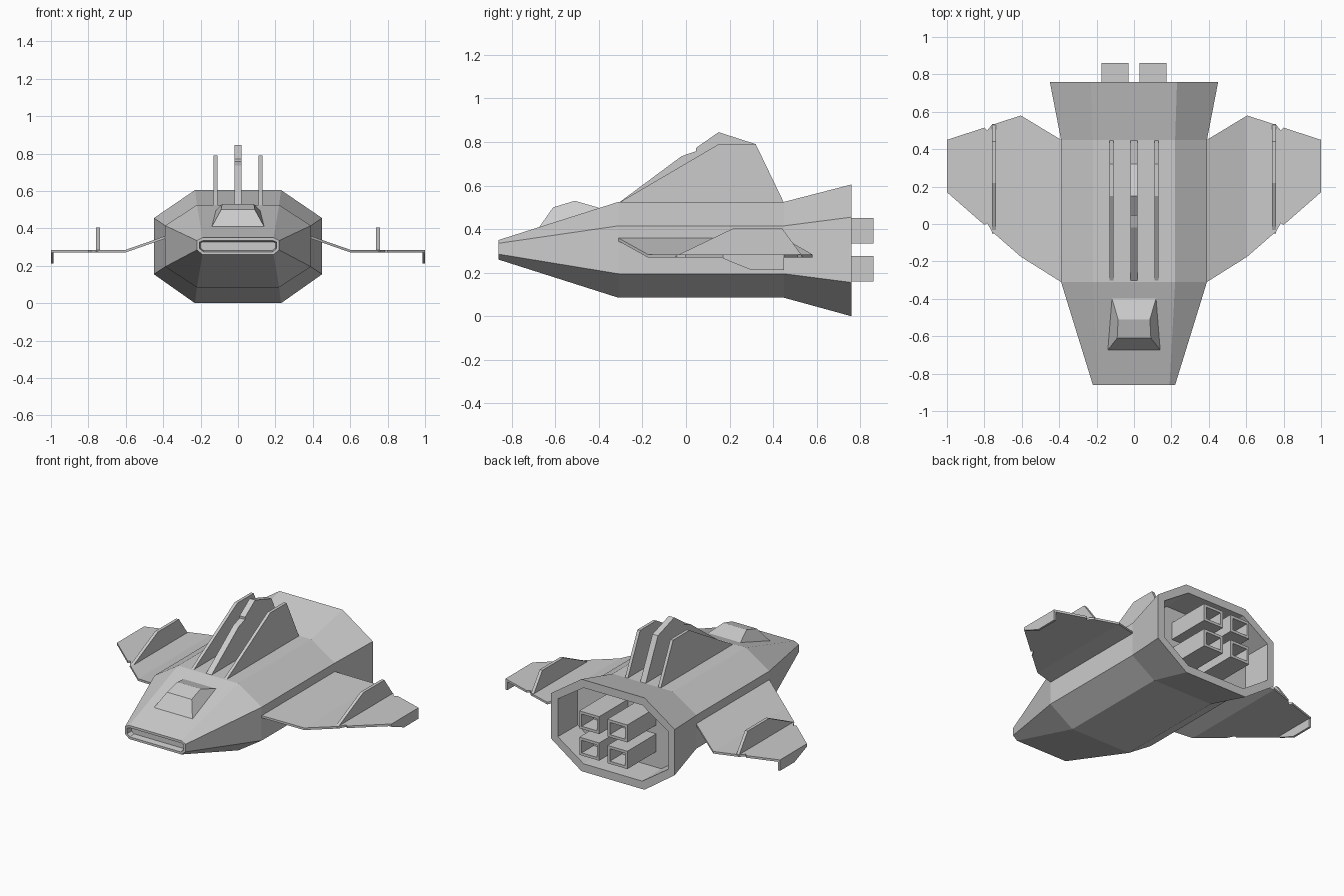
import bpy, bmesh

if "Cube" in bpy.data.objects:
    bpy.data.objects.remove(bpy.data.objects["Cube"])


def loft(name, rings, mirror=False, recess=()):
    """Skin a list of equal-length rings, cap both ends.
    recess: (ring index 0 or -1, rim width, taper, depth) pockets cut in a cap."""
    bm = bmesh.new()
    vs = [[bm.verts.new(p) for p in r] for r in rings]
    n = len(rings[0])
    for a, b in zip(vs, vs[1:]):
        for i in range(n):
            j = (i + 1) % n
            bm.faces.new((a[i], a[j], b[j], b[i]))
    caps = {0: bm.faces.new(vs[0][::-1]), -1: bm.faces.new(vs[-1])}
    bmesh.ops.recalc_face_normals(bm, faces=bm.faces[:])
    for end, rim, taper, depth in recess:
        face = [caps[end]]
        bmesh.ops.inset_region(bm, faces=face, thickness=rim)
        bmesh.ops.inset_region(bm, faces=face, thickness=taper, depth=-depth)
    me = bpy.data.meshes.new(name)
    bm.to_mesh(me)
    bm.free()
    ob = bpy.data.objects.new(name, me)
    bpy.context.collection.objects.link(ob)
    if mirror:
        ob.modifiers.new("mirror", 'MIRROR').use_mirror_merge = False
    return ob


def octagon(y, w, tw, z0, z1, z2, z3):
    return [(-tw, y, z0), (tw, y, z0), (w, y, z1), (w, y, z2),
            (tw, y, z3), (-tw, y, z3), (-w, y, z2), (-w, y, z1)]


def plate(name, profile, x, half, mirror=False):
    """Upright plate from a (y, z) outline, centred at x."""
    return loft(name, [[(x + d, y, z) for y, z in profile] for d in (-half, half)], mirror)


# Hull with nose intake and engine bay
loft("hull", [
    octagon(-0.86, 0.22, 0.19, 0.26, 0.285, 0.335, 0.35),
    octagon(-0.31, 0.39, 0.22, 0.085, 0.195, 0.415, 0.525),
    octagon(0.45, 0.39, 0.22, 0.085, 0.195, 0.415, 0.525),
    octagon(0.76, 0.45, 0.23, 0.0, 0.155, 0.455, 0.605),
], recess=[(0, 0.016, 0.006, 0.04), (-1, 0.055, 0.005, 0.2)])

# Canopy
loft("canopy", [
    [(-0.145, -0.68, 0.40), (0.145, -0.68, 0.40), (0.12, -0.39, 0.495), (-0.12, -0.39, 0.495)],
    [(-0.09, -0.61, 0.50), (0.09, -0.61, 0.50), (0.085, -0.51, 0.53), (-0.085, -0.51, 0.53)],
])

# Dorsal fins
plate("centre_fin", [(-0.31, 0.52), (-0.02, 0.735), (0.045, 0.757), (0.045, 0.772),
                     (0.15, 0.845), (0.32, 0.79), (0.45, 0.52)], 0, 0.02)
plate("side_fin", [(-0.31, 0.52), (0.15, 0.79), (0.32, 0.79), (0.45, 0.52)], 0.12, 0.01, True)

# Wings: stations are (x, leading y, trailing y, underside z)
stations = [(0.37, -0.31, 0.45, 0.352), (0.39, -0.31, 0.45, 0.345), (0.605, -0.175, 0.58, 0.27),
            (0.76, -0.04, 0.53, 0.27), (0.785, 0.005, 0.50, 0.27),
            (0.80, -0.005, 0.515, 0.27), (1.0, 0.17, 0.45, 0.27)]
loft("wing", [[(x, a, z), (x, b, z), (x, b, z + 0.014), (x, a, z + 0.014)]
              for x, a, b, z in stations], True)
plate("wing_fin", [(-0.05, 0.275), (0.22, 0.405), (0.44, 0.405), (0.535, 0.275)], 0.748, 0.01, True)
plate("wing_tip", [(0.17, 0.275), (0.17, 0.265), (0.30, 0.212), (0.45, 0.212), (0.45, 0.275)],
      0.993, 0.007, True)

# Engine nozzles
for row, (z0, z1) in {"lower": (0.16, 0.277), "upper": (0.335, 0.45)}.items():
    loft(row + "_nozzle", [[(0.03, y, z0), (0.175, y, z0), (0.175, y, z1), (0.03, y, z1)]
                           for y in (0.55, 0.86)], True, [(-1, 0.025, 0.004, 0.12)])
